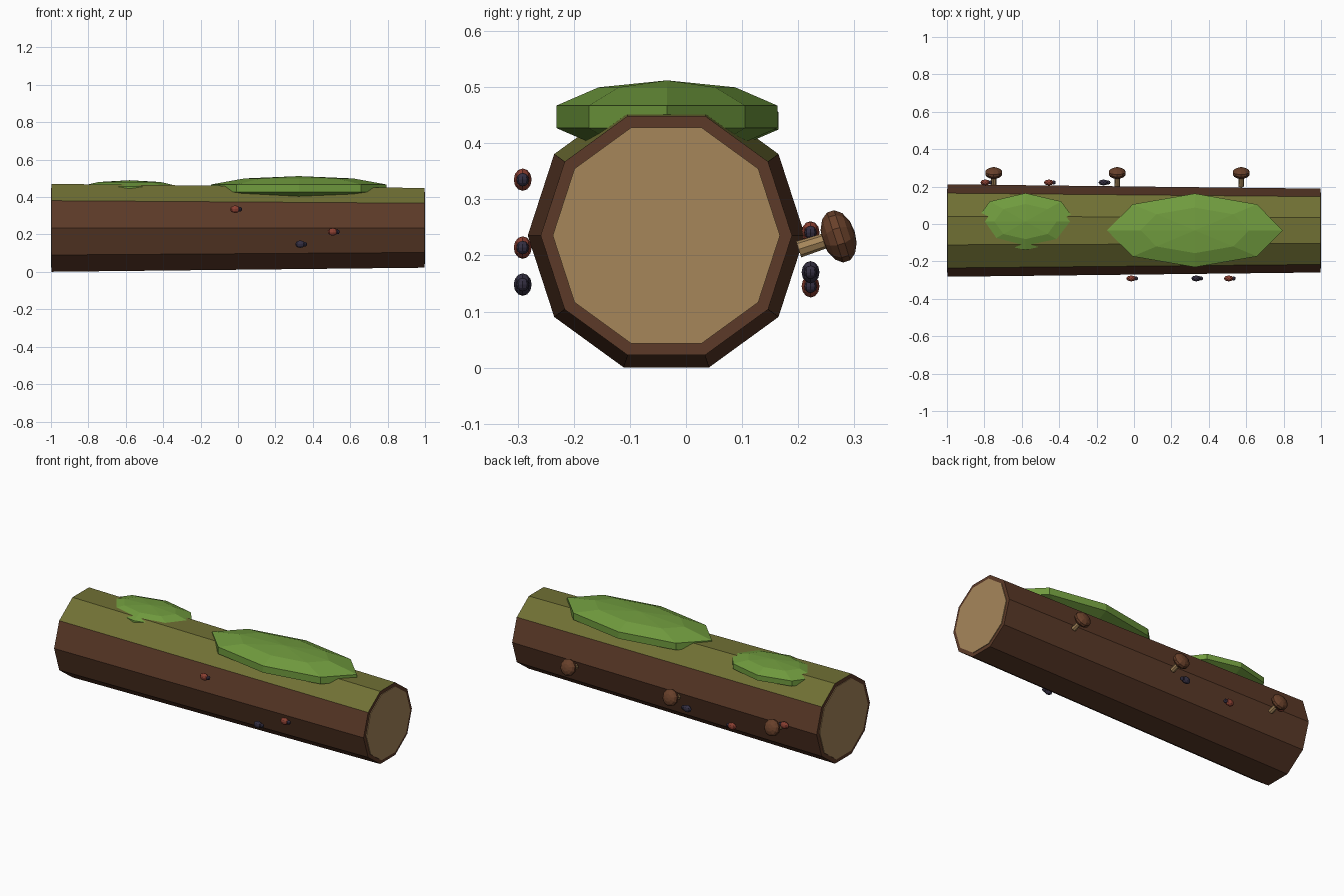
import bpy, bmesh, math
from mathutils import Matrix, Vector

if "Cube" in bpy.data.objects:
    bpy.data.objects.remove(bpy.data.objects["Cube"])


def srgb(r, g, b):
    f = lambda c: (c / 255 / 12.92) if c / 255 <= 0.04045 else ((c / 255 + 0.055) / 1.055) ** 2.4
    return (f(r), f(g), f(b), 1)


def mat(name, r, g, b):
    m = bpy.data.materials.new(name)
    m.diffuse_color = srgb(r, g, b)
    m.use_nodes = True
    m.node_tree.nodes["Principled BSDF"].inputs["Base Color"].default_value = m.diffuse_color
    return m


BARK = mat("bark brown", 92, 58, 40)
MOSSY = mat("mossy bark olive", 112, 112, 52)
WOOD = mat("cut wood tan", 166, 134, 90)
MOSS = mat("moss green", 112, 155, 62)
CAP = mat("mushroom cap brown", 104, 64, 42)
RED = mat("beetle red", 140, 64, 50)
DARK = mat("beetle dark", 52, 47, 66)


def finish(name, bm, *mats):
    me = bpy.data.meshes.new(name)
    bm.to_mesh(me)
    bm.free()
    for m in mats:
        me.materials.append(m)
    ob = bpy.data.objects.new(name, me)
    bpy.context.collection.objects.link(ob)
    return ob


def ellipsoid(name, loc, size, m, segs=8, rings=5, rot=Matrix()):
    bm = bmesh.new()
    bmesh.ops.create_uvsphere(bm, u_segments=segs, v_segments=rings, radius=1)
    bm.transform(Matrix.Translation(loc) @ rot @ Matrix.Diagonal((*size, 1)))
    return finish(name, bm, m)


def cone_between(bm, a, b, r1, r2, segs):
    a, b = Vector(a), Vector(b)
    d = b - a
    rot = d.to_track_quat('Z', 'Y').to_matrix().to_4x4()
    bmesh.ops.create_cone(bm, cap_ends=True, segments=segs, radius1=r1, radius2=r2,
                          depth=d.length, matrix=Matrix.Translation((a + b) / 2) @ rot)


CY, CZ = -0.035, 0.2355


def log_prism(x1, x2, r1, r2):
    # ten-sided tapered prism along x with a flat top and bottom
    bm = bmesh.new()
    ends = []
    for x, r in ((x1, r1), (x2, r2)):
        ends.append([bm.verts.new((x, CY + r * math.cos(k * math.pi / 5),
                                   CZ + r * math.sin(k * math.pi / 5))) for k in range(10)])
    for k in range(10):
        j = (k + 1) % 10
        bm.faces.new((ends[0][k], ends[0][j], ends[1][j], ends[1][k]))
    bm.faces.new(ends[0])
    bm.faces.new(ends[1])
    bmesh.ops.recalc_face_normals(bm, faces=bm.faces)
    return bm


# log, upper faces mossy
bm = log_prism(-0.996, 0.996, 0.247, 0.224)
for f in bm.faces:
    f.material_index = 1 if f.normal.z > 0.5 else 0
finish("log_bark", bm, BARK, MOSSY)

# cut wood discs on both ends
finish("cut_end_left", log_prism(-1.0, -0.98, 0.223, 0.223), WOOD)
finish("cut_end_right", log_prism(0.98, 1.0, 0.2025, 0.2025), WOOD)

# moss patches
ellipsoid("moss_large", (0.325, -0.034, 0.447), (0.494, 0.207, 0.065), MOSS)
ellipsoid("moss_small", (-0.58, 0.013, 0.44), (0.284, 0.16, 0.05), MOSS)

# mushrooms along the back
tilt = Vector((0, math.cos(math.radians(18)), math.sin(math.radians(18))))
rot = tilt.to_track_quat('Z', 'Y').to_matrix().to_4x4()
for i, x in enumerate((-0.75, -0.09, 0.573)):
    c = Vector((x, 0.272, 0.234))
    bm = bmesh.new()
    cone_between(bm, c - tilt * 0.075, c, 0.015, 0.013, 8)
    finish(f"mushroom_stem_{i}", bm, WOOD)
    ellipsoid(f"mushroom_cap_{i}", c, (0.048, 0.048, 0.03), CAP, 10, 7, rot)

# beetles: body and a dark head toward +x
beetles = [(-0.015, -0.291, 0.335, RED), (0.507, -0.291, 0.214, RED), (0.333, -0.291, 0.148, DARK),
           (-0.795, 0.222, 0.241, RED), (-0.455, 0.222, 0.145, RED), (-0.163, 0.222, 0.17, DARK)]
for i, (x, y, z, m) in enumerate(beetles):
    ellipsoid(f"beetle_body_{i}", (x, y, z), (0.027, 0.016, 0.02), m, 8, 6)
    ellipsoid(f"beetle_head_{i}", (x + 0.026, y, z), (0.011, 0.011, 0.012), DARK, 8, 6)
